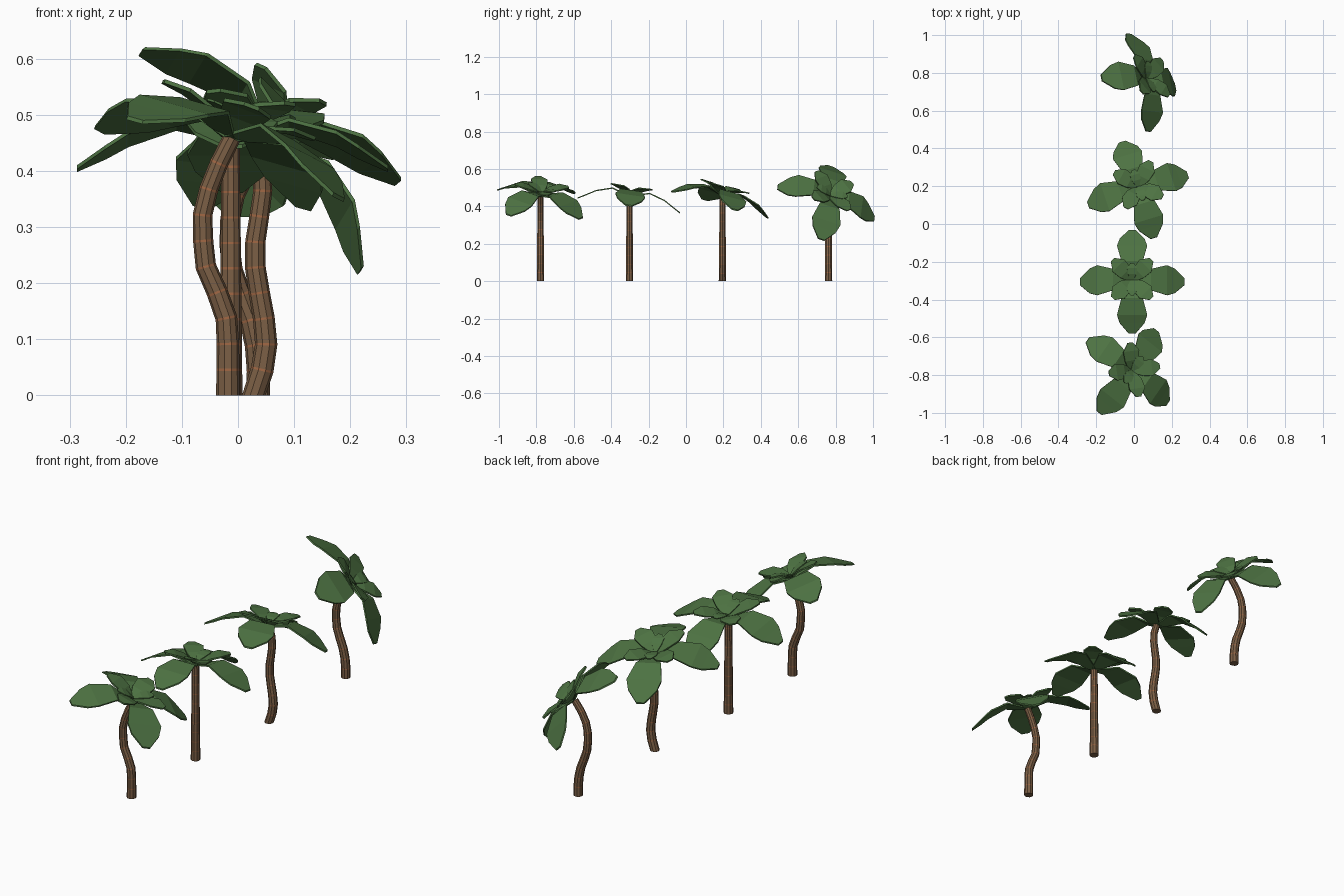
import bpy, bmesh, math
from mathutils import Vector, Matrix

if "Cube" in bpy.data.objects:
    bpy.data.objects.remove(bpy.data.objects["Cube"])


def material(name, rgb):
    m = bpy.data.materials.new(name)
    m.diffuse_color = (*rgb, 1)
    m.use_nodes = True
    m.node_tree.nodes["Principled BSDF"].inputs["Base Color"].default_value = m.diffuse_color
    return m


BARK = material("bark", (0.20, 0.115, 0.06))
BAND = material("bark_band", (0.36, 0.14, 0.06))
LEAF = material("leaf_green", (0.075, 0.17, 0.055))


def finish(name, bm, mats):
    bmesh.ops.recalc_face_normals(bm, faces=bm.faces[:])
    me = bpy.data.meshes.new(name)
    bm.to_mesh(me)
    bm.free()
    for m in mats:
        me.materials.append(m)
    ob = bpy.data.objects.new(name, me)
    bpy.context.collection.objects.link(ob)
    return ob


# Trunk: ringed tube following x offsets at evenly spaced heights
def trunk(name, xs, y, height, sides=10):
    bm = bmesh.new()
    n = len(xs) - 1
    pts = [Vector((x, y, height * i / n)) for i, x in enumerate(xs)]
    rings = []

    def ring(p, tangent, r):
        side = Vector((tangent.z, 0, -tangent.x)).normalized()
        loop = []
        for k in range(sides):
            a = 2 * math.pi * k / sides
            loop.append(bm.verts.new(p + side * r * math.cos(a) + Vector((0, r * math.sin(a), 0))))
        rings.append(loop)

    for i, p in enumerate(pts):
        r = 0.021 - 0.005 * i / n
        if i in (0, n):
            ring(p, Vector((0, 0, 1)) if i == 0 else pts[n] - pts[n - 1], r)
        else:  # a pair of close rings makes the coloured band
            t = (pts[i + 1] - pts[i - 1]).normalized()
            ring(p - t * 0.002, t, r)
            ring(p + t * 0.002, t, r)
    for j, (a, b) in enumerate(zip(rings, rings[1:])):
        for k in range(sides):
            f = bm.faces.new((a[k], a[(k + 1) % sides], b[(k + 1) % sides], b[k]))
            f.material_index = j % 2
    bm.faces.new(rings[0])
    bm.faces.new(rings[-1])
    finish(name, bm, [BARK, BAND])


# Leaf profiles: (distance out, half width, height)
BIG = [(0, .014, 0), (.10, .057, .03), (.185, .08, .004), (.225, .066, -.02), (.277, .018, -.05)]
SMALL = [(0, .012, .005), (.05, .038, .035), (.10, .045, .05), (.145, .014, .052)]


def leaf(bm, profile, matrix, thick=0.007):
    rows = []
    for r, w, z in profile:
        rows.append([bm.verts.new(matrix @ Vector((r, s * w, z + h)))
                     for s, h in ((-1, 0), (1, 0), (1, -thick), (-1, -thick))])
    for a, b in zip(rows, rows[1:]):
        for k in range(4):
            bm.faces.new((a[k], a[(k + 1) % 4], b[(k + 1) % 4], b[k]))
    bm.faces.new(rows[0])
    bm.faces.new(rows[-1])


# Crown: four big leaves, four small ones between, two short inner ones
def crown(name, centre, xdir, ydir):
    x = Vector(xdir).normalized()
    n = x.cross(Vector(ydir)).normalized()
    y = n.cross(x)
    frame = Matrix((x, y, n)).transposed().to_4x4()
    frame.translation = centre
    bm = bmesh.new()
    for k in range(4):
        a = k * math.pi / 2
        leaf(bm, BIG, frame @ Matrix.Rotation(a, 4, 'Z'))
        leaf(bm, SMALL, frame @ Matrix.Rotation(a + math.pi / 4, 4, 'Z'))
    for a in (math.pi / 2, -math.pi / 2):
        leaf(bm, SMALL, frame @ Matrix.Translation((0, 0, .012)) @ Matrix.Rotation(a, 4, 'Z') @ Matrix.Scale(.6, 4))
    finish(name, bm, [LEAF])


# Trees from front to back: trunk path, crown centre and the crown's tilted axes
trees = [
    ([-.018, -.018, -.018, -.021, -.037, -.057, -.062, -.063, -.052, -.034, -.011], -.778,
     (-.015, -.776, .463), (.425, -.335, -.12), (.315, .43, -.16)),
    ([-.013] * 11, -.302, (-.01, -.298, .457), (.55, 0, 0), (0, .55, -.08)),
    ([.028, .043, .05, .046, .038, .031, .031, .038, .044, .042, .028], .195,
     (.022, .195, .46), (.53, .16, -.055), (-.13, .51, -.14)),
    ([.036, .036, .032, .022, .005, -.01, -.015, -.014, -.004, .02, .055], .762,
     (.06, .767, .452), (.39, -.05, -.39), (-.13, .51, -.14)),
]
for i, (xs, y, centre, xd, yd) in enumerate(trees, 1):
    trunk(f"palm_trunk_{i}", xs, y, centre[2] - .004)
    crown(f"palm_crown_{i}", centre, xd, yd)
